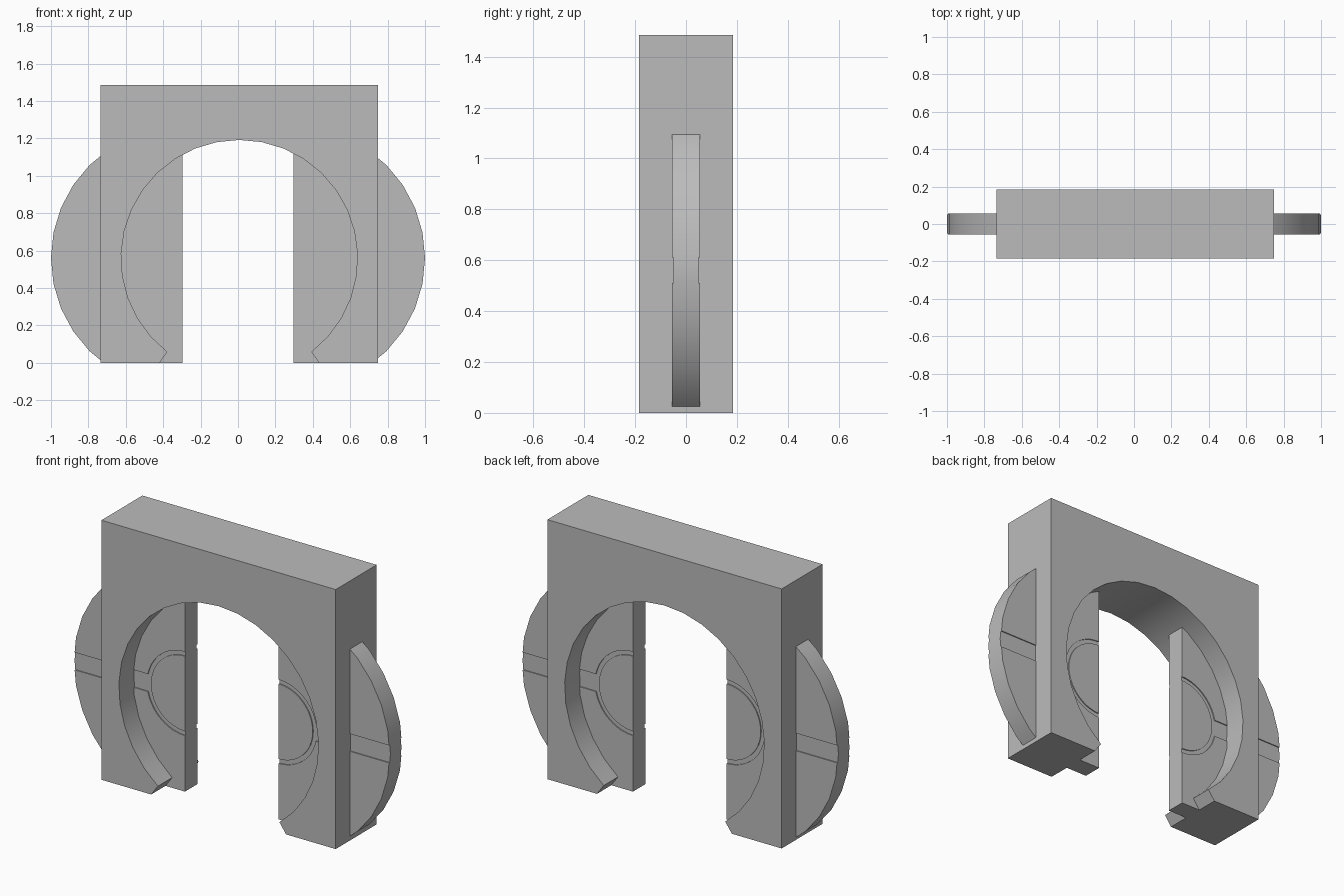
import bpy, bmesh, math

cube = bpy.data.objects.get("Cube")
if cube:
    bpy.data.objects.remove(cube, do_unlink=True)

grey = bpy.data.materials.new("light_grey")
grey.use_nodes = True
COLOUR = (0.5, 0.5, 0.5, 1.0)
grey.diffuse_color = COLOUR
grey.node_tree.nodes["Principled BSDF"].inputs["Base Color"].default_value = COLOUR

AXIS_Z = 0.56        # height shared by the opening and both discs


def arc(cx, r, start, end, steps):
    """Points on an arc in the xz plane, angles in degrees."""
    angles = [math.radians(start + (end - start) * i / steps) for i in range(steps + 1)]
    return [(cx + r * math.cos(a), AXIS_Z + r * math.sin(a)) for a in angles]


def prism(name, profile, y0, y1):
    """Extrude an xz profile from y0 to y1."""
    bm = bmesh.new()
    face = bm.faces.new([bm.verts.new((x, y0, z)) for x, z in profile])
    out = bmesh.ops.extrude_face_region(bm, geom=[face])
    verts = [v for v in out["geom"] if isinstance(v, bmesh.types.BMVert)]
    bmesh.ops.translate(bm, verts=verts, vec=(0, y1 - y0, 0))
    bmesh.ops.recalc_face_normals(bm, faces=bm.faces)
    mesh = bpy.data.meshes.new(name)
    bm.to_mesh(mesh)
    bm.free()
    mesh.materials.append(grey)
    obj = bpy.data.objects.new(name, mesh)
    bpy.context.collection.objects.link(obj)
    return obj


def select(obj):
    bpy.ops.object.select_all(action="DESELECT")
    obj.select_set(True)
    bpy.context.view_layer.objects.active = obj


def smooth(obj):
    select(obj)
    bpy.ops.object.shade_smooth_by_angle(angle=math.radians(30))


# Arch block with a round opening that ends in two inward tips
X0, X1, HALF_DEPTH, TOP = -0.735, 0.748, 0.185, 1.485
opening = arc(0.007, 0.632, -52.5, 232.5, 26)
block = prism("arch_block",
              [(X1, 0), (X1, TOP), (X0, TOP), (X0, 0), (-0.42, 0)]
              + opening[::-1] + [(0.434, 0)], -HALF_DEPTH, HALF_DEPTH)
smooth(block)

# Half discs through the legs, with a keyhole-shaped groove on each face
CX, R, HALF_THICK, GROOVE = 0.297, 0.703, 0.056, 0.006
RING_OUT, RING_IN, BAND = 0.24, 0.215, 0.05
for side, sx in (("left", 1), ("right", -1)):
    def flip(points):
        return [(sx * x, z) for x, z in points]

    outline = [(CX, 0), (CX + 0.42, 0)] + arc(CX, R, -45, 90, 12)
    disc = prism(side + "_half_disc", flip(outline), -HALF_THICK, HALF_THICK)

    # Groove outline: half ring joined to a band that runs out to the rim
    a = math.degrees(math.asin(BAND / RING_OUT))
    groove = ([(CX - 0.05, AXIS_Z + RING_OUT)] + arc(CX, RING_OUT, 90, a, 10)
              + [(1.1, AXIS_Z + BAND), (1.1, AXIS_Z - BAND)]
              + arc(CX, RING_OUT, -a, -90, 10)
              + [(CX - 0.05, AXIS_Z - RING_OUT), (CX - 0.05, AXIS_Z - RING_IN)]
              + arc(CX, RING_IN, -90, 90, 24)
              + [(CX - 0.05, AXIS_Z + RING_IN)])
    for d in (-1, 1):
        cutter = prism("groove_cutter", flip(groove),
                       d * (HALF_THICK - GROOVE), d * (HALF_THICK + 0.05))
        cutter.hide_render = True
        mod = disc.modifiers.new("groove", "BOOLEAN")
        mod.operation = "DIFFERENCE"
        mod.solver = "EXACT"
        mod.object = cutter
        select(disc)
        bpy.ops.object.modifier_apply(modifier=mod.name)
        bpy.data.objects.remove(cutter, do_unlink=True)
    smooth(disc)
